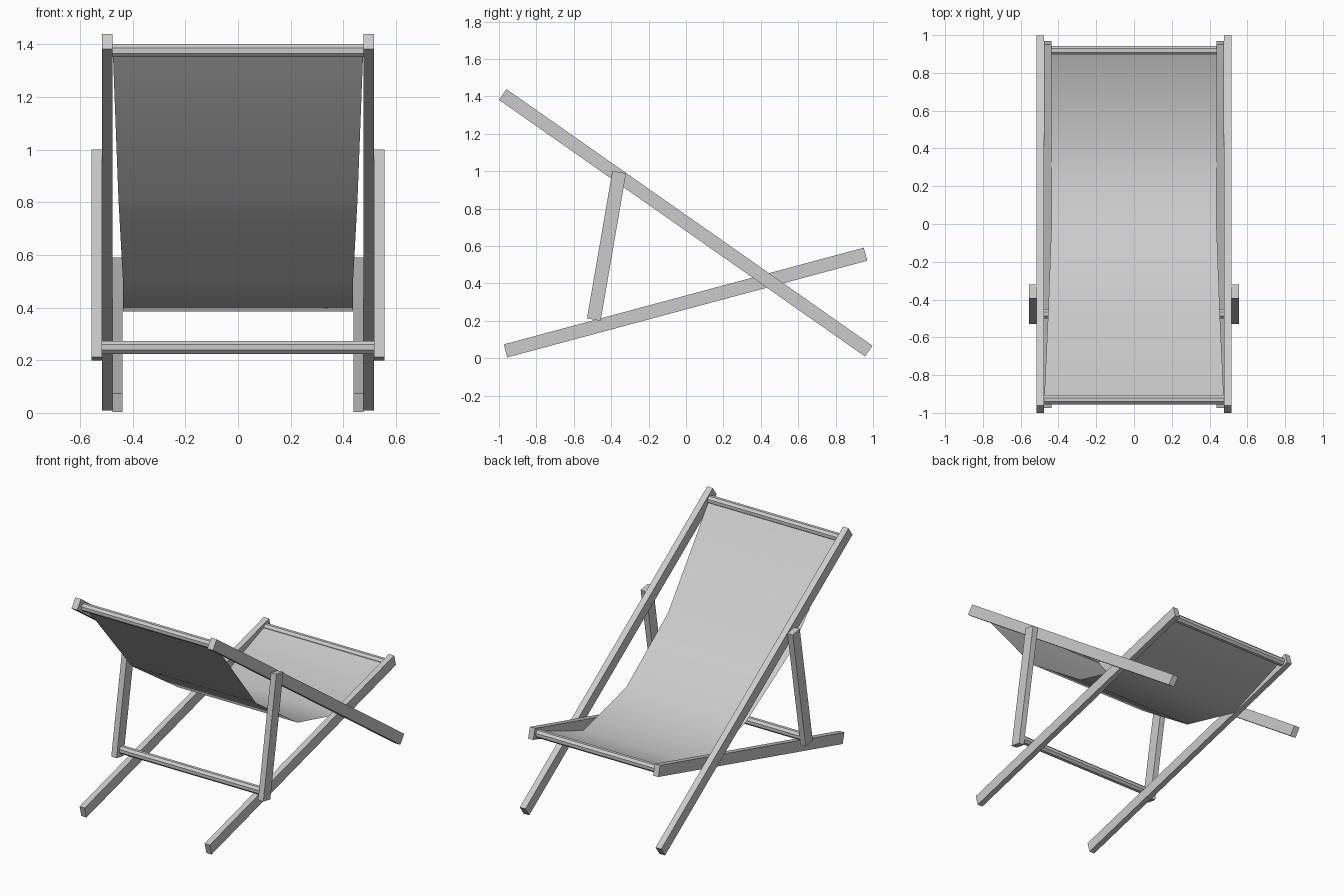
import bpy, bmesh, math
from mathutils import Vector

if "Cube" in bpy.data.objects:
    bpy.data.objects.remove(bpy.data.objects["Cube"])


def beam(name, a, b, x0, x1, thick):
    """Square-cut plank between side-view points a and b (y, z), spanning x0..x1."""
    a, b = Vector(a), Vector(b)
    d = (b - a).normalized()
    n = Vector((-d.y, d.x)) * thick / 2
    corners = [a - n, b - n, b + n, a + n]
    bm = bmesh.new()
    face = bm.faces.new([bm.verts.new((x0, c.x, c.y)) for c in corners])
    ext = bmesh.ops.extrude_face_region(bm, geom=[face])
    verts = [v for v in ext["geom"] if isinstance(v, bmesh.types.BMVert)]
    bmesh.ops.translate(bm, verts=verts, vec=(x1 - x0, 0, 0))
    bmesh.ops.recalc_face_normals(bm, faces=bm.faces)
    return finish(name, bm)


def finish(name, bm):
    mesh = bpy.data.meshes.new(name)
    bm.to_mesh(mesh)
    bm.free()
    obj = bpy.data.objects.new(name, mesh)
    bpy.context.collection.objects.link(obj)
    return obj


def rod(name, y, z, half, radius=0.0265):
    """Eight-sided crossbar along x."""
    bm = bmesh.new()
    n = 8
    rings = []
    for x in (-half, half):
        rings.append([bm.verts.new((x, y + radius * math.cos((i + 0.5) * math.tau / n),
                                    z + radius * math.sin((i + 0.5) * math.tau / n)))
                      for i in range(n)])
    for i in range(n):
        j = (i + 1) % n
        bm.faces.new((rings[0][i], rings[0][j], rings[1][j], rings[1][i]))
    for r in rings:
        bm.faces.new(r)
    bmesh.ops.recalc_face_normals(bm, faces=bm.faces)
    return finish(name, bm)


# Wooden side frames: long back rails, seat rails inside, props outside
frames = [
    ("back_rail", (-0.98, 1.41), (0.977, 0.038), 0.476, 0.517, 0.07),
    ("seat_rail", (-0.965, 0.039), (0.96, 0.556), 0.438, 0.476, 0.072),
    ("prop", (-0.493, 0.206), (-0.357, 0.995), 0.517, 0.556, 0.074),
]
for name, a, b, x0, x1, t in frames:
    for side, s in (("left", -1), ("right", 1)):
        beam(f"{name}_{side}", a, b, s * x0, s * x1, t)

# Crossbars
rod("top_crossbar", -0.93, 1.376, 0.476)
rod("seat_crossbar", 0.918, 0.545, 0.438)
rod("prop_crossbar", -0.476, 0.249, 0.517)

# Fabric sling: rows of (y, z, half width)
rows = [(-0.93, 1.385, 0.476), (-0.46, 0.81, 0.454), (0, 0.5, 0.437),
        (0.45, 0.385, 0.437), (0.918, 0.56, 0.438)]
bm = bmesh.new()
pairs = [[bm.verts.new((s * w, y, z)) for s in (-1, 1)] for y, z, w in rows]
for p, q in zip(pairs, pairs[1:]):
    bm.faces.new((p[0], p[1], q[1], q[0]))
sling = finish("fabric_sling", bm)
for poly in sling.data.polygons:
    poly.use_smooth = True
